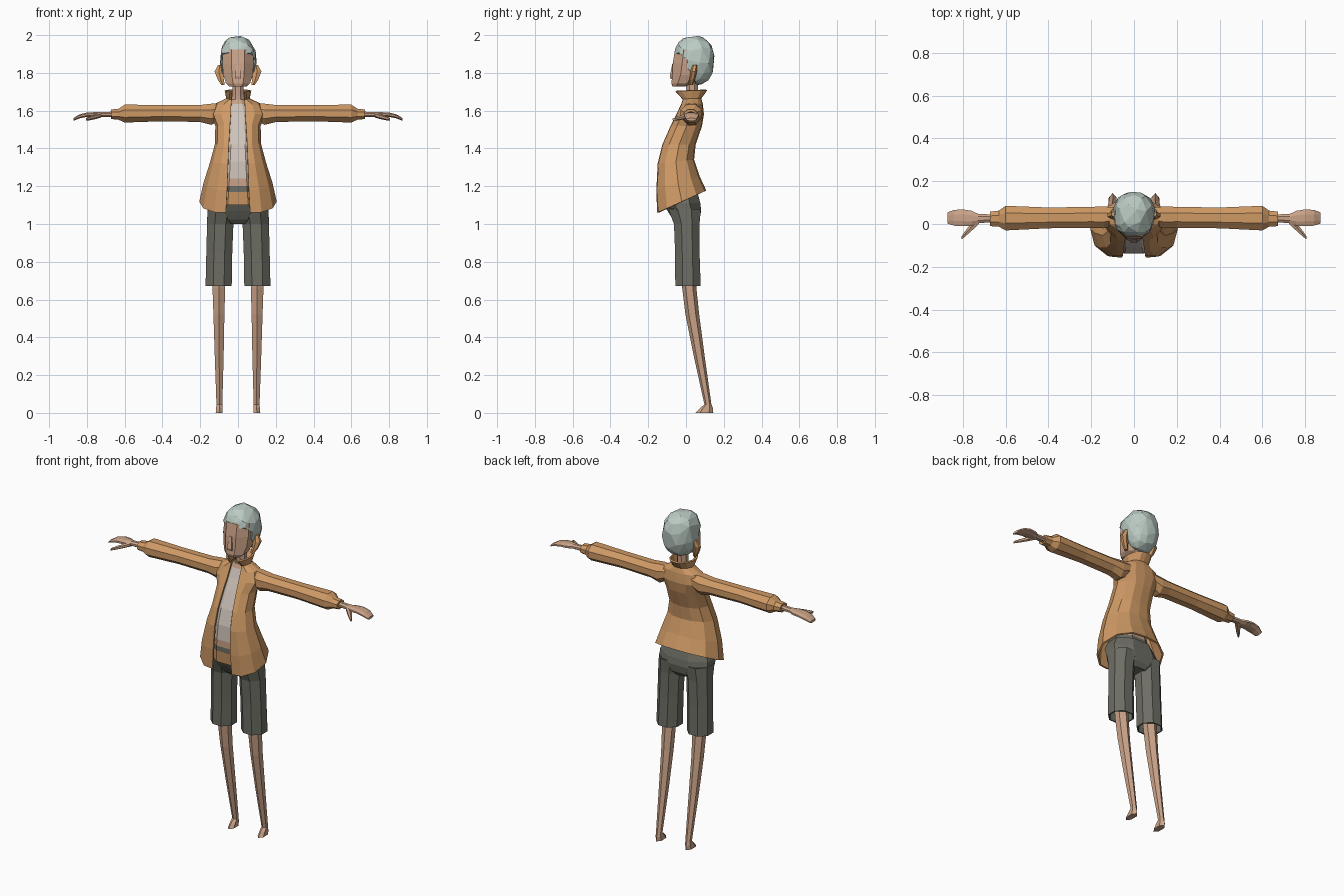
import bpy, bmesh, math, random

random.seed(4)


def material(name, rgb):
    m = bpy.data.materials.new(name)
    m.diffuse_color = (*rgb, 1)
    return m


JACKET = material("jacket_orange", (0.62, 0.32, 0.13))
SKIN = material("skin", (0.60, 0.37, 0.25))
GREY = material("shorts_grey", (0.155, 0.155, 0.13))
HAIR = material("hair_pale_green", (0.50, 0.60, 0.55))
SHIRT = material("shirt_cream", (0.62, 0.55, 0.49))


def oval(a0, a1, b0, b1, n):
    """Polygon whose flat sides touch the given extents."""
    k = 1 / math.cos(math.pi / n)
    for i in range(n):
        t = 2 * math.pi * (i + 0.5) / n
        yield ((a0 + a1) / 2 + (a1 - a0) / 2 * k * math.cos(t),
               (b0 + b1) / 2 + (b1 - b0) / 2 * k * math.sin(t))


def ring_z(z, x0, x1, y0, y1, n=8):
    return [(x, y, z) for x, y in oval(x0, x1, y0, y1, n)]


def ring_x(x, y0, y1, z0, z1, n=8):
    return [(x, y, z) for y, z in oval(y0, y1, z0, z1, n)]


def loft(name, rings, mats, closed=True, caps=True, mirror=False, thick=0):
    """Skin a list of equal rings into one mesh object."""
    bm = bmesh.new()
    vs = [[bm.verts.new(p) for p in r] for r in rings]
    n = len(vs[0])
    for a, b in zip(vs, vs[1:]):
        for i in range(n if closed else n - 1):
            j = (i + 1) % n
            bm.faces.new((a[i], a[j], b[j], b[i]))
    if caps:
        bm.faces.new(vs[0])
        bm.faces.new(vs[-1])
    bmesh.ops.recalc_face_normals(bm, faces=bm.faces)
    return finish(name, bm, mats, mirror, thick)


def finish(name, bm, mats, mirror=False, thick=0):
    me = bpy.data.meshes.new(name)
    bm.to_mesh(me)
    bm.free()
    for m in mats:
        me.materials.append(m)
    ob = bpy.data.objects.new(name, me)
    bpy.context.collection.objects.link(ob)
    if thick:
        s = ob.modifiers.new("thickness", 'SOLIDIFY')
        s.thickness, s.offset = thick, 0
    if mirror:
        ob.modifiers.new("mirror", 'MIRROR')
    return ob


# Bare legs and feet
loft("legs", [ring_z(*r, n=6) for r in (
    (0.74, 0.068, 0.137, -0.02, 0.045), (0.66, 0.068, 0.135, -0.015, 0.05),
    (0.52, 0.072, 0.130, 0.002, 0.065), (0.30, 0.076, 0.123, 0.045, 0.095),
    (0.045, 0.083, 0.114, 0.100, 0.132), (0.025, 0.082, 0.116, 0.078, 0.138),
    (0.0, 0.081, 0.118, 0.056, 0.138))], [SKIN], mirror=True)

# Shorts: hollow legs and the hip block
loft("shorts_legs", [ring_z(*r) for r in (
    (0.672, 0.037, 0.168, -0.053, 0.074), (0.85, 0.034, 0.164, -0.054, 0.068),
    (1.0, 0.028, 0.16, -0.06, 0.068), (1.08, 0.01, 0.158, -0.09, 0.075))],
    [GREY], caps=False, mirror=True, thick=0.008)
loft("shorts_hips", [ring_z(*r) for r in (
    (1.0, -0.06, 0.06, -0.045, 0.055), (1.025, -0.12, 0.12, -0.07, 0.072),
    (1.07, -0.16, 0.16, -0.098, 0.08), (1.11, -0.16, 0.16, -0.118, 0.076),
    (1.17, -0.13, 0.13, -0.12, 0.06))], [GREY])

# Torso: inner band, belt, bare waist and shirt, coloured by height
torso = loft("torso", [ring_z(*r) for r in (
    (1.10, -0.13, 0.13, -0.130, 0.055), (1.17, -0.12, 0.12, -0.137, 0.05),
    (1.20, -0.115, 0.115, -0.137, 0.04), (1.24, -0.11, 0.11, -0.137, 0.03),
    (1.33, -0.10, 0.10, -0.132, 0.02), (1.42, -0.09, 0.09, -0.108, 0.03),
    (1.52, -0.085, 0.085, -0.064, 0.06), (1.58, -0.08, 0.08, -0.035, 0.07),
    (1.635, -0.055, 0.055, -0.012, 0.065), (1.66, -0.04, 0.04, -0.004, 0.06))],
    [JACKET, GREY, SKIN, SHIRT])
for f in torso.data.polygons:
    z = f.center.z
    f.material_index = (0 if z < 1.17 else 1 if z < 1.20 else
                        2 if z < 1.24 or z > 1.635 else 3)


# Open jacket with flared hem and collar
def jacket_ring(zf, zb, yf, yb, w, gap):
    d = yb - yf
    half = [(gap, yf), (max(gap * 1.3, 0.62 * w), yf + 0.02 * d),
            (0.9 * w, yf + 0.2 * d), (w, yf + 0.5 * d),
            (0.82 * w, yb - 0.2 * d), (0.45 * w, yb - 0.03 * d)]
    pts = half + [(0, yb)] + [(-x, y) for x, y in reversed(half)]
    return [(x, y, zf + (zb - zf) * (y - yf) / d) for x, y in pts]


loft("jacket_body", [jacket_ring(*r) for r in (
    (1.06, 1.175, -0.148, 0.103, 0.20, 0.064), (1.18, 1.25, -0.152, 0.068, 0.178, 0.057),
    (1.32, 1.34, -0.145, 0.038, 0.142, 0.052), (1.42, 1.42, -0.12, 0.046, 0.118, 0.048),
    (1.52, 1.52, -0.076, 0.08, 0.115, 0.042), (1.58, 1.58, -0.046, 0.09, 0.14, 0.038),
    (1.63, 1.635, -0.022, 0.084, 0.12, 0.036), (1.66, 1.665, -0.012, 0.076, 0.058, 0.033),
    (1.705, 1.71, -0.052, 0.108, 0.066, 0.03))],
    [JACKET], closed=False, caps=False, thick=0.01)

# Sleeves with narrow cuffs
loft("sleeves", [ring_x(*r) for r in (
    (0.07, 0.0, 0.075, 1.56, 1.64), (0.14, -0.02, 0.082, 1.525, 1.637),
    (0.20, -0.018, 0.08, 1.54, 1.63), (0.40, -0.02, 0.077, 1.544, 1.63),
    (0.60, -0.03, 0.085, 1.537, 1.632), (0.632, -0.012, 0.062, 1.552, 1.61),
    (0.635, -0.012, 0.062, 1.552, 1.61), (0.672, -0.01, 0.058, 1.556, 1.606))],
    [JACKET], mirror=True)

# Hands and thumbs
loft("hands", [ring_x(*r) for r in (
    (0.66, 0.008, 0.044, 1.565, 1.595), (0.73, 0.004, 0.048, 1.566, 1.592),
    (0.76, -0.008, 0.062, 1.565, 1.592), (0.80, -0.01, 0.068, 1.567, 1.59),
    (0.84, -0.008, 0.066, 1.559, 1.58), (0.872, 0.002, 0.054, 1.546, 1.56))],
    [SKIN], mirror=True)
loft("thumbs", [ring_x(*r, n=6) for r in (
    (0.725, 0.0, 0.035, 1.565, 1.588), (0.762, -0.035, 0.002, 1.555, 1.577),
    (0.788, -0.058, -0.032, 1.55, 1.568), (0.806, -0.072, -0.058, 1.548, 1.56))],
    [SKIN], mirror=True)

# Neck, head, nose and ears
loft("neck", [ring_z(*r) for r in (
    (1.62, -0.036, 0.036, 0.0, 0.065), (1.68, -0.03, 0.03, 0.002, 0.062),
    (1.78, -0.03, 0.03, 0.0, 0.065))], [SKIN])
loft("head", [ring_z(*r) for r in (
    (1.728, -0.045, 0.045, -0.072, -0.005), (1.745, -0.064, 0.064, -0.077, 0.04),
    (1.79, -0.078, 0.078, -0.073, 0.08), (1.85, -0.083, 0.083, -0.07, 0.1),
    (1.925, -0.083, 0.083, -0.058, 0.1))], [SKIN])
loft("nose", [ring_z(*r, n=4) for r in (
    (1.768, -0.014, 0.014, -0.082, -0.06), (1.782, -0.016, 0.016, -0.086, -0.06),
    (1.85, -0.007, 0.007, -0.072, -0.06))], [SKIN])
loft("ears", [ring_z(*r, n=6) for r in (
    (1.735, 0.07, 0.088, 0.015, 0.036), (1.765, 0.075, 0.108, 0.02, 0.045),
    (1.808, 0.08, 0.124, 0.026, 0.056), (1.842, 0.085, 0.105, 0.036, 0.058))],
    [JACKET], mirror=True)

# Faceted hair: fuller ellipsoid, trimmed off the face and pulled into a quiff
bm = bmesh.new()
bmesh.ops.create_icosphere(bm, subdivisions=3, radius=1)
for v in bm.verts:
    x, y, z = (math.copysign(abs(c) ** 0.85, c) for c in v.co)
    top = z > 0.28
    v.co = (x * 0.097, 0.048 + y * 0.102, 1.865 + z * 0.129)
    if top:
        v.co.y = min(v.co.y, 0.15) - (0.012 if y < -0.3 else 0)
        v.co.x -= 0.012 * max(0, z - 0.5)
    elif v.co.y < 0.005:
        v.co.y = 0.005 + 0.12 * max(0, 1.83 - v.co.z)
    if v.co.z < 1.80:
        v.co.y = max(v.co.y, 0.05 - 0.4 * max(0, v.co.z - 1.75))
    v.co += 0.003 * v.co.normalized() * random.uniform(-1, 1)
    v.co.x += random.uniform(-0.003, 0.003)
hair = finish("hair", bm, [HAIR])
dec = hair.modifiers.new("facets", 'DECIMATE')
dec.ratio = 0.35
